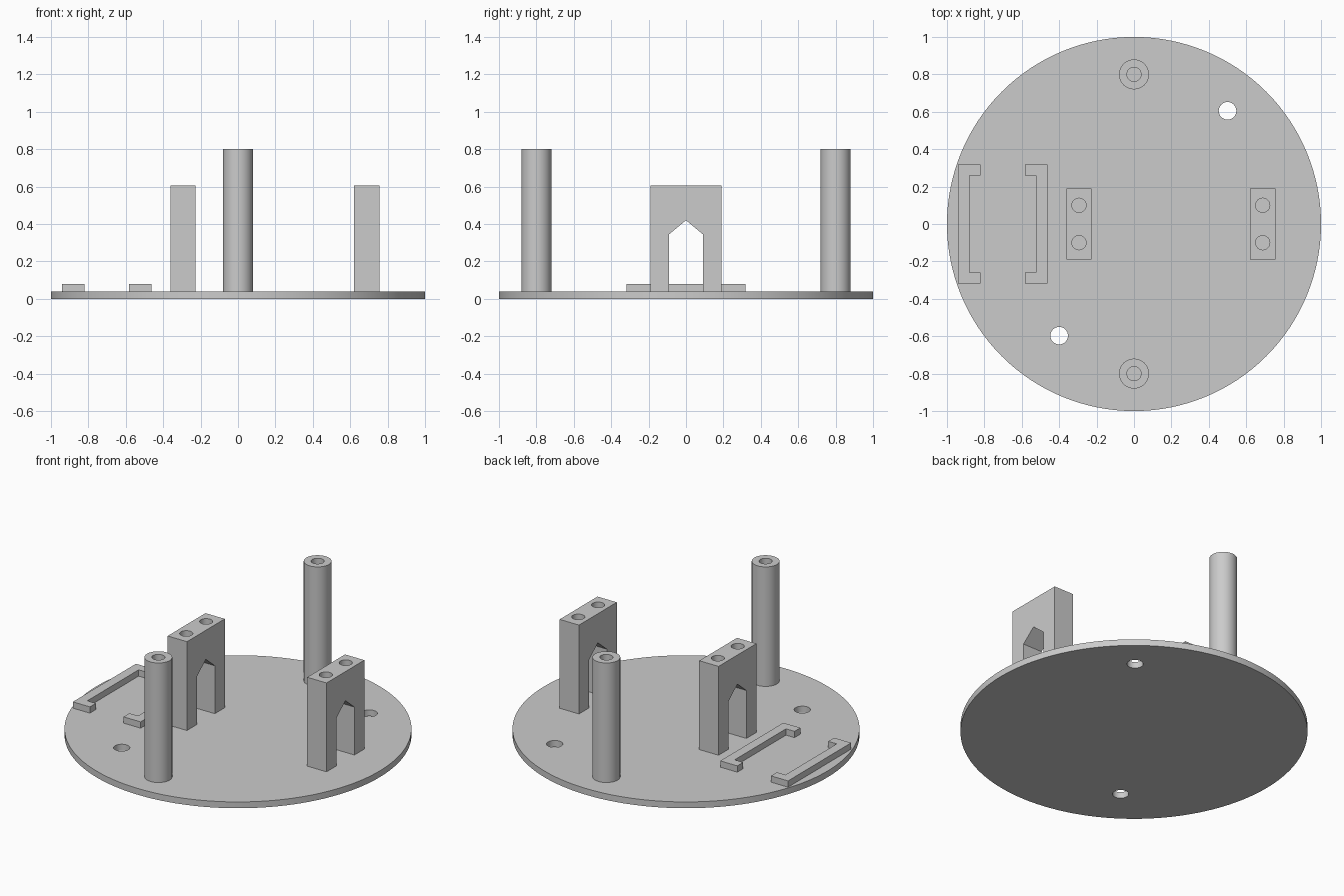
import bpy, bmesh, math

if "Cube" in bpy.data.objects:
    bpy.data.objects.remove(bpy.data.objects["Cube"])

grey = bpy.data.materials.new("light_grey")
grey.diffuse_color = (0.6, 0.6, 0.6, 1)
grey.use_nodes = True
grey.node_tree.nodes["Principled BSDF"].inputs["Base Color"].default_value = grey.diffuse_color

PLATE_TOP = 0.04


def finish(bm, name):
    bmesh.ops.recalc_face_normals(bm, faces=bm.faces)
    mesh = bpy.data.meshes.new(name)
    bm.to_mesh(mesh)
    bm.free()
    mesh.materials.append(grey)
    ob = bpy.data.objects.new(name, mesh)
    bpy.context.collection.objects.link(ob)
    return ob


def prism(name, points, offset):
    """Extrude a closed 3D outline along an offset vector."""
    bm = bmesh.new()
    face = bm.faces.new([bm.verts.new(p) for p in points])
    ext = bmesh.ops.extrude_face_region(bm, geom=[face])
    bmesh.ops.translate(bm, vec=offset,
                        verts=[v for v in ext["geom"] if isinstance(v, bmesh.types.BMVert)])
    return finish(bm, name)


def cylinder(name, x, y, r, z0, z1, sides=64):
    ring = [(x + r * math.cos(2 * math.pi * i / sides),
             y + r * math.sin(2 * math.pi * i / sides), z0) for i in range(sides)]
    return prism(name, ring, (0, 0, z1 - z0))


def drill(ob, holes, r, z0, z1):
    """Cut vertical holes into a part, then remove the cutters."""
    for x, y in holes:
        cutter = cylinder("hole_cutter", x, y, r, z0, z1, 32)
        cutter.hide_render = True
        mod = ob.modifiers.new("hole", "BOOLEAN")
        mod.object, mod.operation, mod.solver = cutter, "DIFFERENCE", "EXACT"
        bpy.context.view_layer.objects.active = ob
        bpy.ops.object.modifier_apply(modifier=mod.name)
        bpy.data.objects.remove(cutter)


def smooth(ob):
    bpy.ops.object.select_all(action="DESELECT")
    ob.select_set(True)
    bpy.context.view_layer.objects.active = ob
    bpy.ops.object.shade_smooth_by_angle(angle=math.radians(30))


# Round base plate with two through holes
plate = cylinder("base_plate", 0, 0, 1, 0, PLATE_TOP, 128)
drill(plate, [(0.5, 0.605), (-0.4, -0.597)], 0.047, -0.1, 0.2)
smooth(plate)

# Tall posts with a screw hole in the top
for side, y in (("front", -0.8), ("back", 0.8)):
    post = cylinder(side + "_post", 0, y, 0.08, PLATE_TOP, 0.8)
    drill(post, [(0, y)], 0.038, 0.4, 0.9)
    smooth(post)

# Arched mounting blocks with two screw holes each
arch = [(-0.19, PLATE_TOP), (-0.19, 0.605), (0.19, 0.605), (0.19, PLATE_TOP),
        (0.09, PLATE_TOP), (0.09, 0.345), (0, 0.42), (-0.09, 0.345), (-0.09, PLATE_TOP)]
for side, x in (("left", -0.294), ("right", 0.688)):
    block = prism(side + "_arch_block", [(x - 0.068, y, z) for y, z in arch], (0.136, 0, 0))
    drill(block, [(x, -0.1), (x, 0.1)], 0.038, 0.4, 0.7)
    smooth(block)

# Low C-shaped brackets facing each other
bracket = [(0, -0.317), (0.12, -0.317), (0.12, -0.258), (0.06, -0.258),
           (0.06, 0.258), (0.12, 0.258), (0.12, 0.317), (0, 0.317)]
for side, x, d in (("outer", -0.94, 1), ("inner", -0.463, -1)):
    prism(side + "_bracket", [(x + d * u, y, PLATE_TOP) for u, y in bracket], (0, 0, 0.04))
